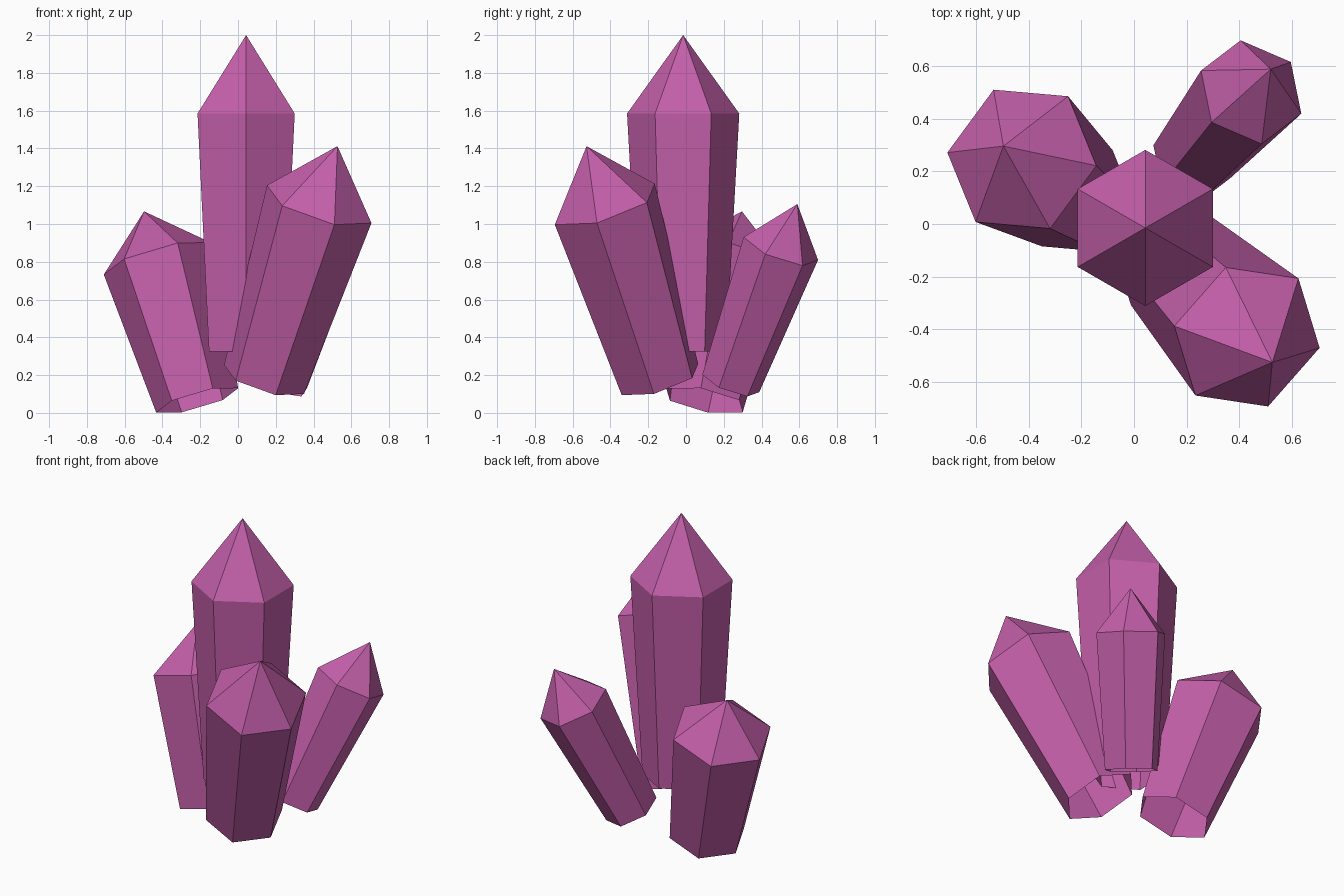
import bpy, bmesh
from math import pi, cos, sin
from mathutils import Vector

if "Cube" in bpy.data.objects:
    bpy.data.objects.remove(bpy.data.objects["Cube"])

SIDES = 6
TAPER = 0.765  # foot radius relative to shoulder radius

violet = bpy.data.materials.new("violet crystal")
violet.diffuse_color = (0.55, 0.115, 0.40, 1)
violet.use_nodes = True
violet.node_tree.nodes["Principled BSDF"].inputs["Base Color"].default_value = violet.diffuse_color


def crystal(name, foot, shoulder, tip_length, radius, corner):
    """Six-sided tapered shaft, open at the foot, with a pointed tip.
    corner = rough direction of one shoulder corner, which sets the twist."""
    foot, shoulder, corner = Vector(foot), Vector(shoulder), Vector(corner)
    axis = (shoulder - foot).normalized()
    u = (corner - axis * corner.dot(axis)).normalized()
    v = axis.cross(u)

    bm = bmesh.new()

    def ring(centre, r):
        return [bm.verts.new(centre + r * (u * cos(a) + v * sin(a)))
                for a in (2 * pi * i / SIDES for i in range(SIDES))]

    low = ring(foot, radius * TAPER)
    high = ring(shoulder, radius)
    tip = bm.verts.new(shoulder + axis * tip_length)
    for i in range(SIDES):
        j = (i + 1) % SIDES
        bm.faces.new((low[i], low[j], high[j], high[i]))
        bm.faces.new((high[i], high[j], tip))

    mesh = bpy.data.meshes.new(name)
    bm.to_mesh(mesh)
    bm.free()
    mesh.materials.append(violet)
    bpy.context.collection.objects.link(bpy.data.objects.new(name, mesh))


# Tall upright crystal in the middle
crystal("central_crystal", (0.043, -0.015, 0.325), (0.043, -0.015, 1.585),
        0.415, 0.297, (0, 1, 0))
# Three leaning crystals around it
crystal("front_right_crystal", (0.138, -0.138, 0.177), (0.43, -0.43, 1.105),
        0.336, 0.297, (0.275, -0.04, -0.105))
crystal("left_crystal", (-0.216, 0.098, 0.066), (-0.427, 0.247, 0.817),
        0.264, 0.297, (0.107, -0.266, 0.09))
crystal("back_right_crystal", (0.22, 0.237, 0.156), (0.446, 0.502, 0.87),
        0.262, 0.21, (0.04, -0.197, 0.06))
